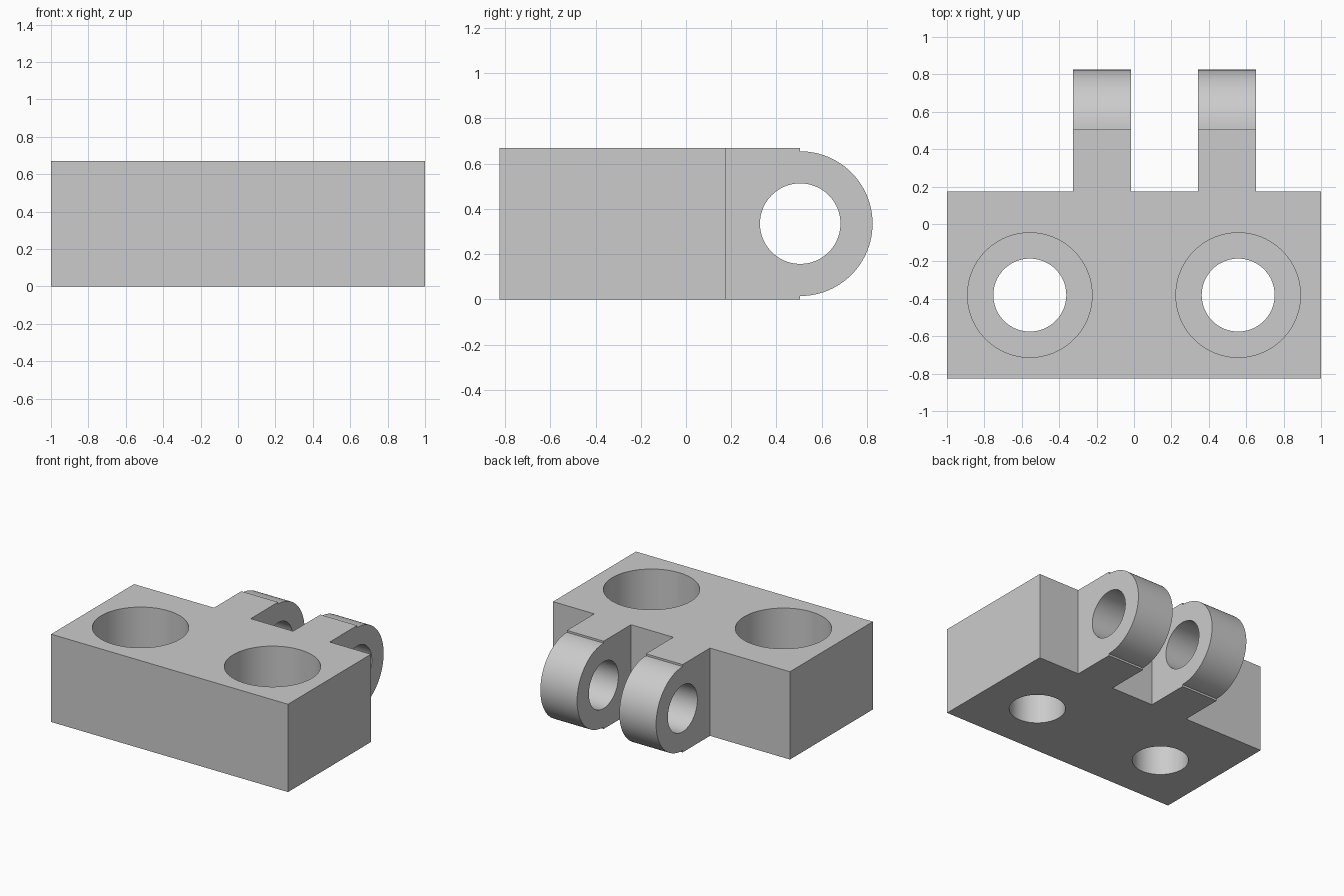
import bpy
import bmesh
from math import pi, sin, cos
from mathutils import Matrix

cube = bpy.data.objects.get("Cube")
if cube:
    bpy.data.objects.remove(cube, do_unlink=True)

HEIGHT = 0.67
BACK = 0.175                 # rear face of the block
PIVOT_Y, PIVOT_Z = 0.505, HEIGHT / 2

grey = bpy.data.materials.new("plain_grey")
grey.use_nodes = True
grey.diffuse_color = (0.6, 0.6, 0.6, 1)
grey.node_tree.nodes["Principled BSDF"].inputs["Base Color"].default_value = (0.6, 0.6, 0.6, 1)


def make_object(name, bm):
    bmesh.ops.recalc_face_normals(bm, faces=bm.faces)
    mesh = bpy.data.meshes.new(name)
    bm.to_mesh(mesh)
    bm.free()
    mesh.materials.append(grey)
    obj = bpy.data.objects.new(name, mesh)
    bpy.context.collection.objects.link(obj)
    return obj


def extrude_profile(name, points, offset):
    bm = bmesh.new()
    face = bm.faces.new([bm.verts.new(p) for p in points])
    result = bmesh.ops.extrude_face_region(bm, geom=[face])
    verts = [v for v in result["geom"] if isinstance(v, bmesh.types.BMVert)]
    bmesh.ops.translate(bm, verts=verts, vec=offset)
    return make_object(name, bm)


def cylinder(name, radius, depth, centre, axis="Z"):
    bm = bmesh.new()
    turn = Matrix.Rotation(pi / 2, 4, "Y") if axis == "X" else Matrix()
    bmesh.ops.create_cone(bm, cap_ends=True, segments=96, radius1=radius, radius2=radius,
                          depth=depth, matrix=Matrix.Translation(centre) @ turn)
    return make_object(name, bm)


def combine(target, tool, operation):
    tool.hide_render = True
    mod = target.modifiers.new("combine", "BOOLEAN")
    mod.operation = operation
    mod.solver = "EXACT"
    mod.object = tool
    bpy.context.view_layer.objects.active = target
    bpy.ops.object.modifier_apply(modifier=mod.name)
    bpy.data.objects.remove(tool, do_unlink=True)


# Main block
front = -0.825
block = extrude_profile("hinge_block", [(-1, front, 0), (1, front, 0), (1, BACK, 0), (-1, BACK, 0)],
                        (0, 0, HEIGHT))

# Hinge knuckles: flat arm, small step, then a round end
radius = 0.32
arc = [-pi / 2 + pi * i / 48 for i in range(49)]
outline = [(BACK - 0.1, 0), (PIVOT_Y, 0)]
outline += [(PIVOT_Y + radius * cos(a), PIVOT_Z + radius * sin(a)) for a in arc]
outline += [(PIVOT_Y, HEIGHT), (BACK - 0.1, HEIGHT)]
for x in (-0.325, 0.342):
    knuckle = extrude_profile("knuckle", [(x, y, z) for y, z in outline], (0.31, 0, 0))
    combine(block, knuckle, "UNION")

# Pin hole through both knuckles
combine(block, cylinder("pin_cutter", 0.178, 3, (0, PIVOT_Y, PIVOT_Z), "X"), "DIFFERENCE")

# Counterbored screw holes
bore_depth = 0.4
for x in (-0.557, 0.557):
    combine(block, cylinder("screw_cutter", 0.195, 2, (x, -0.38, 0.3)), "DIFFERENCE")
    combine(block, cylinder("bore_cutter", 0.333, 2 * bore_depth, (x, -0.38, HEIGHT)), "DIFFERENCE")

# Smooth the round walls, keep the edges sharp
bpy.ops.object.select_all(action="DESELECT")
block.select_set(True)
bpy.context.view_layer.objects.active = block
bpy.ops.object.shade_smooth_by_angle(angle=pi / 6)
